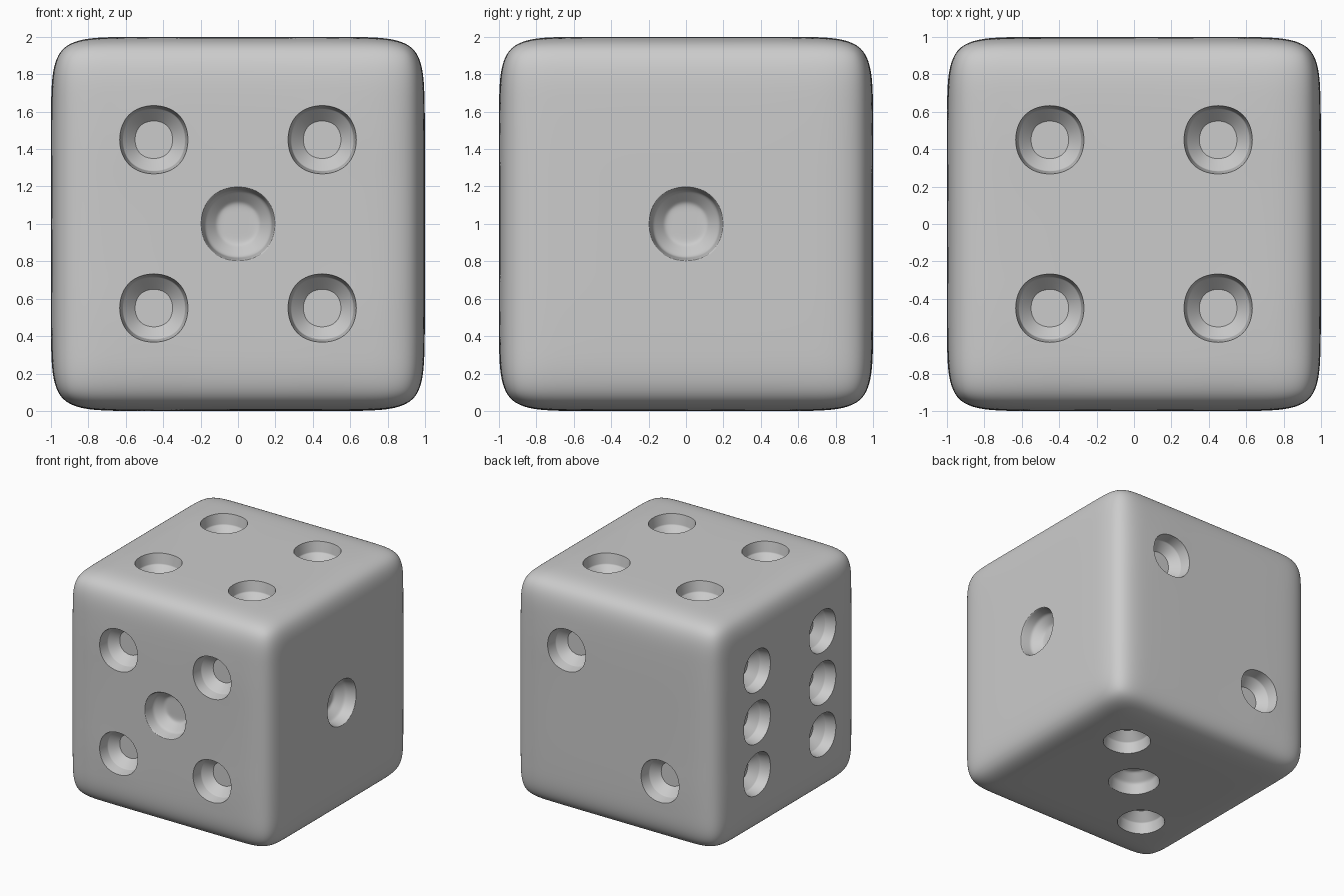
import bpy, bmesh
from mathutils import Vector

if "Cube" in bpy.data.objects:
    bpy.data.objects.remove(bpy.data.objects["Cube"])

LINES = [-0.985, -0.67, -0.235, 0.235, 0.67, 0.985]   # control grid on each side
STEP = 0.45                                           # pip spacing
X, Y, Z = Vector((1, 0, 0)), Vector((0, 1, 0)), Vector((0, 0, 1))
CORNERS = [(-1, -1), (1, -1), (-1, 1), (1, 1)]

# outward normal, local right, pip places on a 3 x 3 layout
SIDES = [
    (-Y, X, CORNERS + [(0, 0)]),
    (Y, -X, [(-1, 1), (1, -1)]),
    (X, Y, [(0, 0)]),
    (-X, -Y, [(i, j) for i in (-1, 1) for j in (-1, 0, 1)]),
    (Z, X, CORNERS),
    (-Z, X, [(1, -1), (0, 0), (-1, 1)]),
]

bm = bmesh.new()
crease = bm.edges.layers.float.new("crease_edge")
pips = []

# six gridded sides of the cube cage
for n, u, places in SIDES:
    v = n.cross(u)
    grid = []
    for j, b in enumerate(LINES):
        row = []
        for i, a in enumerate(LINES):
            h = 0.985 if i in (0, 5) or j in (0, 5) else 1.0
            row.append(bm.verts.new(u * a + v * b + n * h))
        grid.append(row)
    for j in range(5):
        for i in range(5):
            f = bm.faces.new((grid[j][i], grid[j][i + 1],
                              grid[j + 1][i + 1], grid[j + 1][i]))
            if (i - 2, j - 2) in places:
                pips.append((f, n, u, v, i - 2, j - 2))
bmesh.ops.remove_doubles(bm, verts=bm.verts[:], dist=0.001)


def sink_pip(f, n, u, v, i, j):
    """Inset a cell into rim, wall and floor rings of a round hollow."""
    middle = i == 0 and j == 0
    size = 0.213 if middle else 0.199
    centre = n + u * (i * STEP) + v * (j * STEP)
    for k, (scale, depth) in enumerate([(1, 0), (0.92, 0.09), (0.55, 0.16)]):
        bmesh.ops.inset_individual(bm, faces=[f], thickness=0.01)
        mid = f.calc_center_median()
        for vert in f.verts:
            d = vert.co - mid
            su = 1 if d.dot(u) > 0 else -1
            sv = 1 if d.dot(v) > 0 else -1
            vert.co = centre + (u * su + v * sv) * size * scale - n * depth
        if k == 0:
            for e in f.edges:
                e[crease] = 0.45 if middle else 1.0


for pip in pips:
    sink_pip(*pip)

# rounded die body
bmesh.ops.translate(bm, verts=bm.verts[:], vec=Z)
mesh = bpy.data.meshes.new("die")
bm.to_mesh(mesh)
bm.free()
die = bpy.data.objects.new("die", mesh)
bpy.context.collection.objects.link(die)
bpy.context.view_layer.objects.active = die
die.select_set(True)
sub = die.modifiers.new("round", "SUBSURF")
sub.levels = sub.render_levels = 4
bpy.ops.object.modifier_apply(modifier=sub.name)
bpy.ops.object.shade_smooth_by_angle(angle=0.7)
